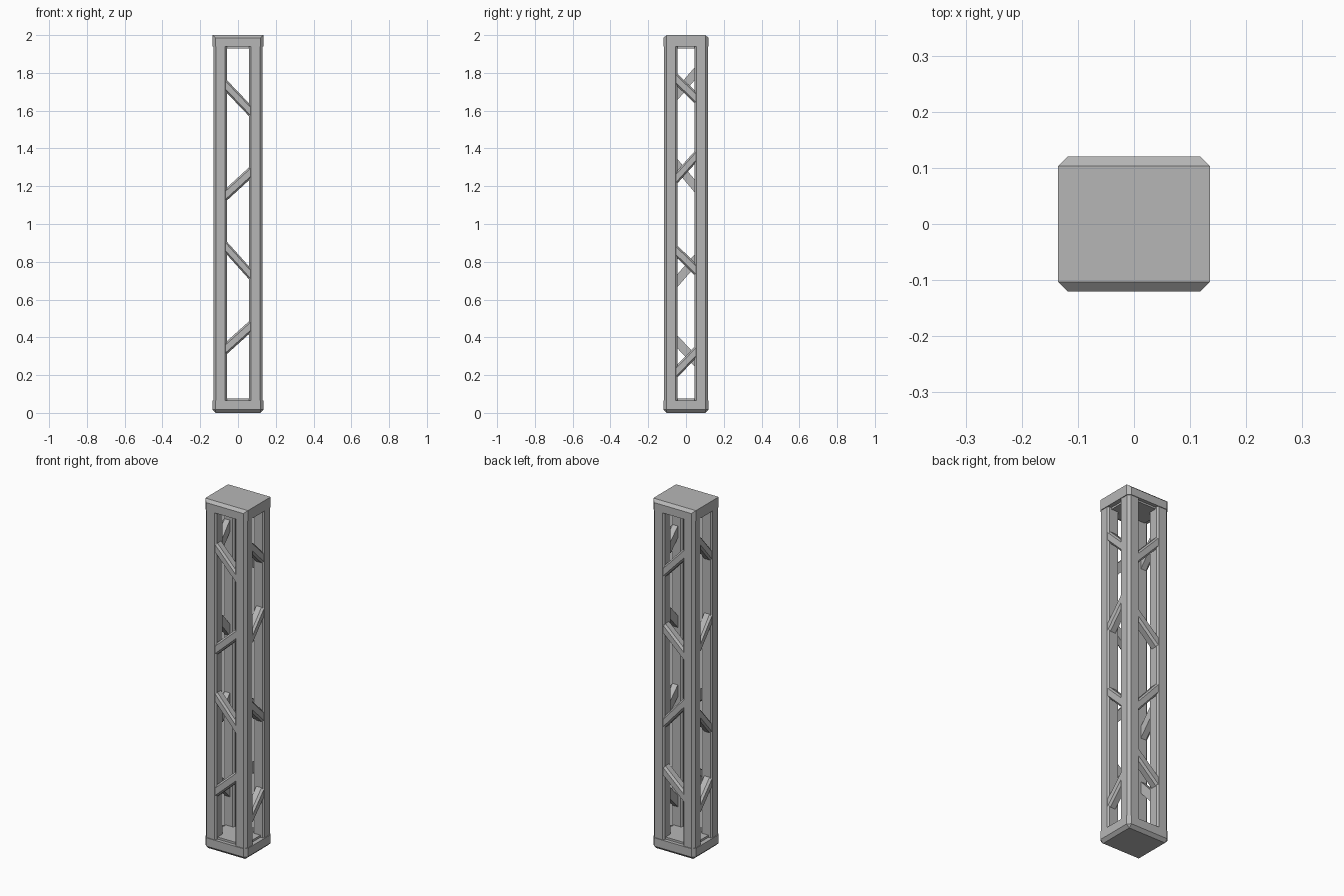
import bpy
import bmesh
from mathutils import Vector

cube = bpy.data.objects.get("Cube")
if cube:
    bpy.data.objects.remove(cube, do_unlink=True)

steel = bpy.data.materials.new("grey steel")
steel.use_nodes = True
GREY = (0.47, 0.47, 0.47, 1)
steel.diffuse_color = GREY
steel.node_tree.nodes["Principled BSDF"].inputs["Base Color"].default_value = GREY


def hull(name, points):
    """Flat-faced convex solid around the given points."""
    bm = bmesh.new()
    for p in points:
        bm.verts.new(Vector(p))
    bmesh.ops.convex_hull(bm, input=bm.verts[:])
    bmesh.ops.dissolve_limit(bm, angle_limit=0.01, verts=bm.verts[:], edges=bm.edges[:])
    bmesh.ops.recalc_face_normals(bm, faces=bm.faces[:])
    mesh = bpy.data.meshes.new(name)
    bm.to_mesh(mesh)
    bm.free()
    mesh.materials.append(steel)
    obj = bpy.data.objects.new(name, mesh)
    bpy.context.collection.objects.link(obj)
    return obj


def rect(x, y, z):
    return [(sx * x, sy * y, z) for sx in (-1, 1) for sy in (-1, 1)]


def octagon(x, y, cut, z):
    return rect(x, y - cut, z) + rect(x - cut, y, z)


# End caps: chamfered corners, sloped outer edges
X, Y, CUT = 0.135, 0.12, 0.017
hull("top_cap", octagon(X, Y, CUT, 1.94) + octagon(X, Y, CUT, 1.985)
     + rect(X, Y - CUT, 2.0))
hull("bottom_cap", octagon(X, Y, CUT, 0.065) + octagon(X, Y, CUT, 0.017)
     + rect(X - CUT, Y - CUT, 0))

# Thin inner plates against the caps
hull("top_inner_plate", rect(0.11, 0.1, 1.93) + rect(0.11, 0.1, 1.95))
hull("bottom_inner_plate", rect(0.11, 0.1, 0.05) + rect(0.11, 0.1, 0.077))

# Four corner posts, outer corner chamfered more than the inner ones
for sx, x_side in ((-1, "right"), (1, "left")):
    for sy, y_side in ((-1, "front"), (1, "back")):
        x0, x1, y0, y1 = 0.059, 0.131, 0.046, 0.116
        c, b = 0.014, 0.009
        outline = [(x1 - c, y1), (x1, y1 - c), (x1, y0 + b), (x1 - b, y0),
                   (x0 + b, y0), (x0, y0 + b), (x0, y1 - b), (x0 + b, y1)]
        hull(f"{y_side}_{x_side}_post",
             [(sx * x, sy * y, z) for x, y in outline for z in (0.05, 1.95)])


def brace(name, axis, side, half_span, outer, z_start, z_end):
    """Slanted bar with upright ends; axis 0 runs along x, axis 1 along y."""
    points = []
    for u, z in ((-half_span, z_start), (half_span, z_end)):
        for depth, half in ((0, 0.021), (0.012, 0.034), (0.045, 0.034)):
            out = side * (outer - depth)
            for dz in (-half, half):
                points.append((u, out, z + dz) if axis == 0 else (out, u, z + dz))
    hull(name, points)


# Front and back braces zigzag together
for i, (a, b) in enumerate([(1.735, 1.597), (1.152, 1.273), (0.88, 0.733), (0.339, 0.458)]):
    for side, label in ((-1, "front"), (1, "back")):
        brace(f"{label}_brace_{i + 1}", 0, side, 0.066, 0.114, a, b)

# Side braces slant opposite ways
sides = {
    1: ("left", [(1.77, 1.665), (1.24, 1.36), (0.86, 0.755), (0.213, 0.325)]),
    -1: ("right", [(1.68, 1.805), (1.32, 1.192), (0.69, 0.815), (0.385, 0.27)]),
}
for side, (label, ends) in sides.items():
    for i, (a, b) in enumerate(ends):
        brace(f"{label}_brace_{i + 1}", 1, side, 0.054, 0.129, a, b)
